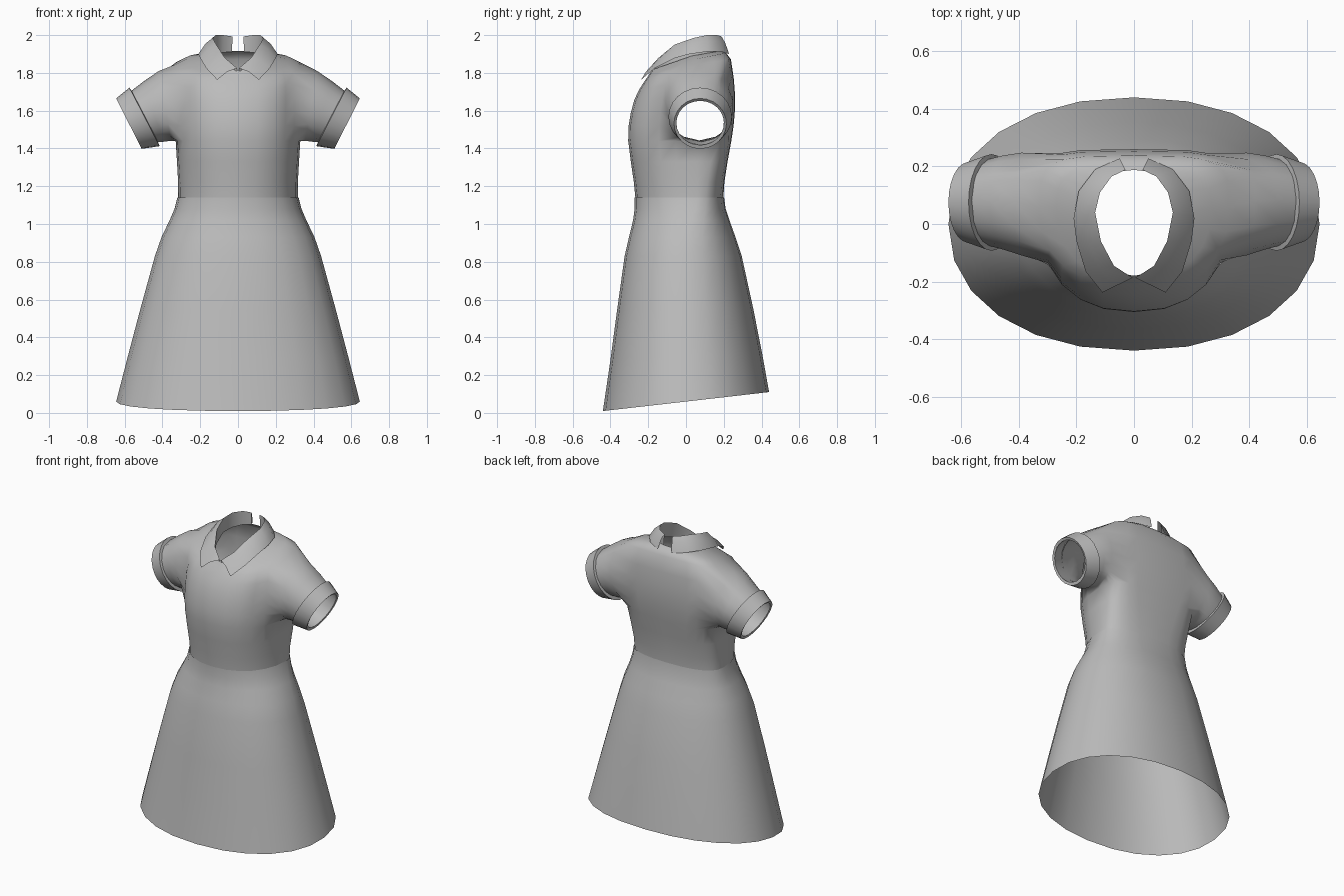
import bpy, bmesh, math
from mathutils import Vector

if "Cube" in bpy.data.objects:
    bpy.data.objects.remove(bpy.data.objects["Cube"])

SEG = 24
grey = bpy.data.materials.new("grey cloth")
grey.diffuse_color = (0.5, 0.5, 0.5, 1)
grey.use_nodes = True
grey.node_tree.nodes["Principled BSDF"].inputs["Base Color"].default_value = grey.diffuse_color


def finish(bm, name, angle=50):
    """Turn a bmesh into a smooth shaded object with sharp folds."""
    me = bpy.data.meshes.new(name)
    bm.to_mesh(me)
    bm.free()
    me.materials.append(grey)
    me.shade_smooth()
    me.set_sharp_from_angle(angle=math.radians(angle))
    ob = bpy.data.objects.new(name, me)
    bpy.context.scene.collection.objects.link(ob)
    return ob


def body_ring(z, rx, front, back, mid, ef, eb, tilt_f, tilt_b):
    """Horizontal ring with separate front and back curves, tilted about mid."""
    pts = []
    for i in range(SEG):
        a = 2 * math.pi * i / SEG
        c, s = math.cos(a), math.sin(a)
        e, depth, tilt = (eb, back - mid, tilt_b) if s > 0 else (ef, mid - front, tilt_f)
        x = rx * math.copysign(abs(c) ** e, c)
        dy = depth * math.copysign(abs(s) ** e, s)
        pts.append(Vector((x, mid + dy, z + tilt * dy)))
    return pts


def loft(rings, closed=True, skip=lambda row, i: False):
    bm = bmesh.new()
    rows = [[bm.verts.new(p) for p in r] for r in rings]
    n = len(rings[0])
    for r, (a, b) in enumerate(zip(rows, rows[1:])):
        for i in range(n if closed else n - 1):
            if not skip(r, i):
                j = (i + 1) % n
                bm.faces.new((a[i], a[j], b[j], b[i]))
    return bm


class SleeveRing:
    """Tilted ellipse given by its top and bottom points in the x-z plane."""

    def __init__(self, side, top, bottom, yc, ry):
        t = Vector((side * top[0], yc, top[1]))
        b = Vector((side * bottom[0], yc, bottom[1]))
        self.c, self.r, self.ry = (t + b) / 2, (t - b).length / 2, ry
        self.u = (t - b).normalized()

    def angle(self, p):
        d = p - self.c
        return math.atan2(d.dot(self.u) / self.r, d.y / self.ry)

    def point(self, a):
        return self.c + self.u * self.r * math.sin(a) + Vector((0, self.ry * math.cos(a), 0))


# Skirt: flared, with a hem that rises toward the back
skirt = [
    (0.06, 0.645, -0.44, 0.44, 0, .92, .92, .114, .114),
    (0.30, 0.583, -0.40, 0.402, 0, .92, .92, .05, .05),
    (0.55, 0.517, -0.365, 0.355, 0, .92, .92, .02, .02),
    (0.83, 0.440, -0.325, 0.295, 0, .92, .9, 0, 0),
    (0.93, 0.405, -0.302, 0.262, .01, .92, .88, 0, 0),
    (1.02, 0.362, -0.28, 0.23, .03, .92, .85, 0, 0),
    (1.08, 0.336, -0.272, 0.21, .05, .92, .82, 0, 0),
    (1.14, 0.321, -0.272, 0.202, .06, .92, .8, 0, 0),
]
finish(loft([body_ring(*r) for r in skirt]), "skirt")

# Bodice: waist to neckline, with an opening left for each sleeve
bodice = [
    (1.07, 0.318, -0.262, 0.195, .06, .92, .8, 0, 0),
    (1.14, 0.317, -0.268, 0.198, .06, .92, .8, 0, 0),
    (1.22, 0.317, -0.276, 0.203, .06, .9, .72, 0, 0),
    (1.33, 0.323, -0.292, 0.220, .06, .87, .6, 0, 0),
    (1.44, 0.330, -0.306, 0.240, .06, .85, .5, 0, 0),
    (1.52, 0.336, -0.304, 0.252, .06, .85, .45, 0, 0),
    (1.60, 0.338, -0.292, 0.259, .06, .85, .45, .03, 0),
    (1.68, 0.339, -0.274, 0.260, .06, .85, .45, .07, 0),
    (1.76, 0.338, -0.247, 0.253, .06, .85, .45, .15, .05),
    (1.845, 0.330, -0.215, 0.238, .06, .85, .5, .30, .15),
    (1.875, 0.270, -0.20, 0.212, .06, .9, .65, .35, .2),
    (1.89, 0.145, -0.18, 0.188, .03, 1, .9, .35, .17),
]


def armhole(row, i):
    a = 2 * math.pi * (i + 0.5) / SEG
    a = math.degrees(math.atan2(math.sin(a), abs(math.cos(a))))
    return 4 <= row <= 8 and -30 < a < 60


bm = loft([body_ring(*r) for r in bodice], skip=armhole)

# Short sleeves: grown outward from the edges of each armhole
sleeve = [
    ((.42, 1.81), (.355, 1.44), .07, .18),
    ((.50, 1.755), (.395, 1.435), .075, .165),
    ((.565, 1.705), (.425, 1.435), .075, .152),
    ((.635, 1.655), (.515, 1.415), .075, .127),
]
for side in (1, -1):
    edges = [e for e in bm.edges if e.is_boundary
             and all(v.co.x * side > 0.2 and v.co.z > 1.3 for v in e.verts)]
    prev = SleeveRing(side, (.33, 1.85), (.33, 1.44), .05, .19)
    for spec in sleeve:
        ring = SleeveRing(side, *spec)
        geom = bmesh.ops.extrude_edge_only(bm, edges=edges)["geom"]
        for v in geom:
            if isinstance(v, bmesh.types.BMVert):
                v.co = ring.point(prev.angle(v.co))
        edges = [e for e in geom if isinstance(e, bmesh.types.BMEdge) and e.is_boundary]
        prev = ring
bmesh.ops.recalc_face_normals(bm, faces=bm.faces[:])
finish(bm, "bodice_and_sleeves", 65)

# Cuffs: turned-back bands standing slightly off the sleeves
cuff = [
    ((.560, 1.700), (.425, 1.438), .075, .152),
    ((.575, 1.722), (.415, 1.412), .075, .168),
    ((.645, 1.665), (.510, 1.398), .075, .139),
    ((.632, 1.652), (.517, 1.418), .075, .126),
]
for side, name in ((1, "cuff_right"), (-1, "cuff_left")):
    rings = []
    for spec in cuff:
        r = SleeveRing(side, *spec)
        rings.append([r.point(side * 2 * math.pi * i / SEG) for i in range(SEG)])
    finish(loft(rings), name, 40)

# Collar: two folded flaps, each with an inner stand, a fold and an outer edge
fold = [(.005, -.187, 1.825), (.07, -.145, 1.88), (.115, -.06, 1.95), (.135, .04, 1.985),
        (.118, .11, 2.0), (.078, .165, 2.0), (.03, .188, 1.993)]
outer = [(.11, -.238, 1.763), (.168, -.165, 1.825), (.2, -.06, 1.878), (.21, .02, 1.90),
         (.192, .115, 1.913), (.135, .19, 1.912), (.05, .228, 1.90)]
for side, name in ((1, "collar_right"), (-1, "collar_left")):
    rows = [[], [], [], []]
    for f, o in zip(fold, outer):
        f, o = Vector(f), Vector(o)
        stand = Vector((f.x * 1.03, f.y, 1.885 + (.35 if f.y < .03 else .17) * (f.y - .03)))
        stand.z = min(stand.z, f.z - .01)
        middle = f.lerp(o, .5) + Vector((0, 0, .012))
        for row, p in zip(rows, (o, middle, f, stand)):
            row.append(Vector((side * p.x, p.y, p.z)))
    if side < 0:
        rows = [r[::-1] for r in rows]
    finish(loft(rows, closed=False), name, 50)
